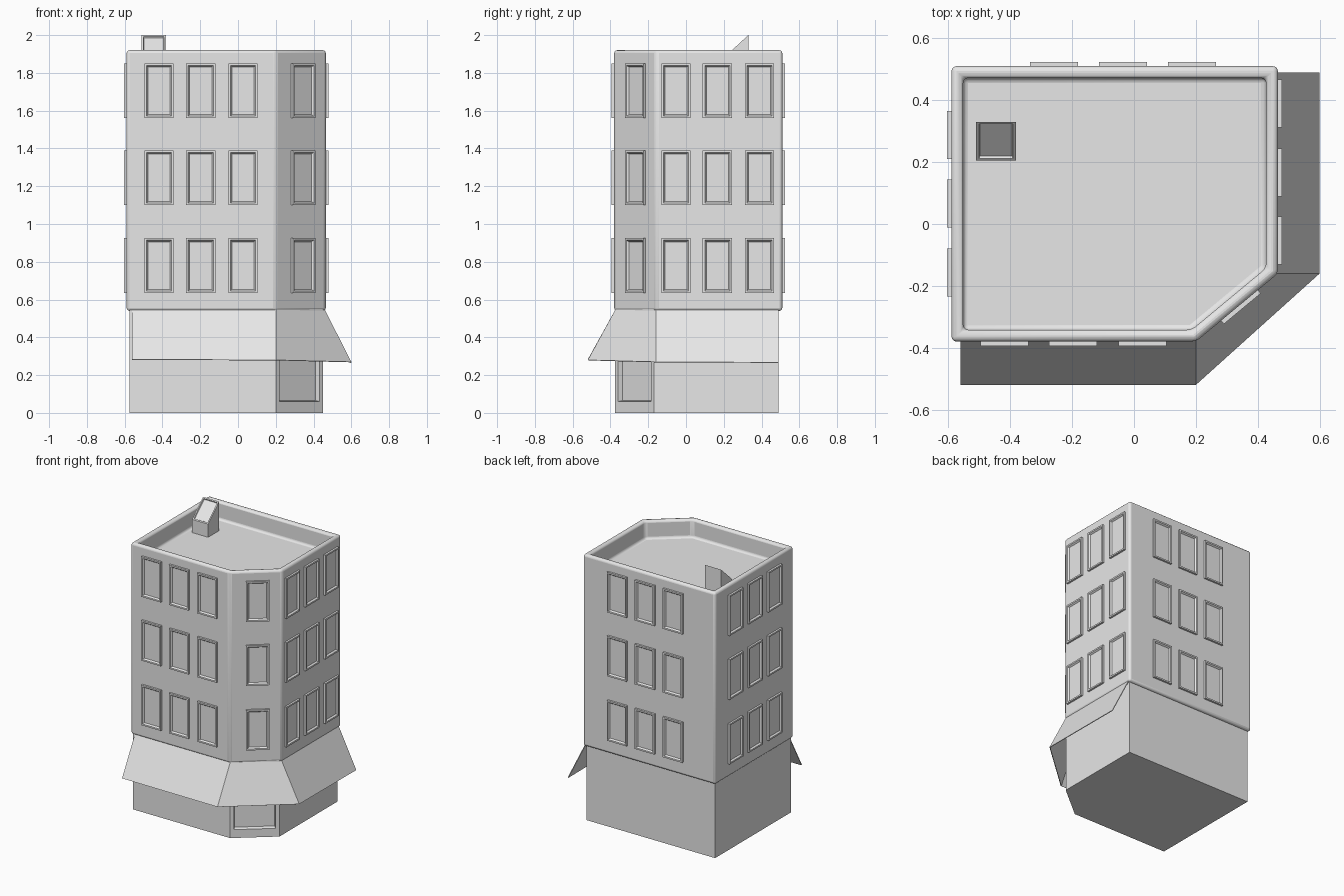
import bpy, bmesh, math
from mathutils import Matrix, Vector

cube = bpy.data.objects.get("Cube")
if cube:
    bpy.data.objects.remove(cube, do_unlink=True)

stone = bpy.data.materials.new("light_grey")
stone.use_nodes = True
stone.diffuse_color = (0.8, 0.8, 0.8, 1)
stone.node_tree.nodes["Principled BSDF"].inputs["Base Color"].default_value = (0.8, 0.8, 0.8, 1)


def finish(name, bm, recalc=True):
    if recalc:
        bmesh.ops.recalc_face_normals(bm, faces=bm.faces[:])
    mesh = bpy.data.meshes.new(name)
    bm.to_mesh(mesh)
    bm.free()
    mesh.materials.append(stone)
    return add(name, mesh)


def add(name, mesh):
    obj = bpy.data.objects.new(name, mesh)
    bpy.context.collection.objects.link(obj)
    return obj


def prism(points, offset):
    """Extrude a closed outline along an offset."""
    bm = bmesh.new()
    face = bm.faces.new([bm.verts.new(p) for p in points])
    out = bmesh.ops.extrude_face_region(bm, geom=[face])
    verts = [g for g in out["geom"] if isinstance(g, bmesh.types.BMVert)]
    bmesh.ops.translate(bm, verts=verts, vec=offset)
    bmesh.ops.recalc_face_normals(bm, faces=bm.faces[:])
    bm.normal_update()
    return bm


def facing(bm, direction):
    d = Vector(direction).normalized()
    return max(bm.faces, key=lambda f: f.normal.dot(d))


def inset(bm, face, thickness, depth=0.0):
    bmesh.ops.inset_region(bm, faces=[face], thickness=thickness, depth=depth,
                           use_even_offset=True)
    bm.normal_update()


def footprint(x0, x1, y0, y1, cut_x, cut_y, z):
    return [(x0, y0, z), (cut_x, y0, z), (x1, cut_y, z), (x1, y1, z), (x0, y1, z)]


CORNER = (0.64, -0.77, 0)

# Ground floor with a recessed shop door across the cut corner
bm = prism(footprint(-0.575, 0.45, -0.375, 0.49, 0.20, -0.17, 0), (0, 0, 0.56))
door = facing(bm, CORNER)
inset(bm, door, 0.025)
for v in door.verts:
    v.co.z = 0.06 if v.co.z < 0.3 else 0.48
inset(bm, door, 0.006, -0.025)
finish("ground_floor", bm)

# Upper storeys with a sunken roof behind a rounded parapet
bm = prism(footprint(-0.59, 0.465, -0.38, 0.51, 0.20, -0.16, 0.54), (0, 0, 1.38))
roof = facing(bm, (0, 0, 1))
inset(bm, roof, 0.038)
out = bmesh.ops.extrude_face_region(bm, geom=[roof])
bmesh.ops.translate(bm, vec=(0, 0, -0.13),
                    verts=[g for g in out["geom"] if isinstance(g, bmesh.types.BMVert)])
if roof.is_valid:
    bmesh.ops.delete(bm, geom=[roof], context="FACES_ONLY")
upper = finish("upper_storeys", bm)
bevel = upper.modifiers.new("rounded_edges", "BEVEL")
bevel.width = 0.016
bevel.segments = 3
bevel.limit_method = "ANGLE"
bevel.angle_limit = math.radians(30)
bpy.context.view_layer.objects.active = upper
upper.select_set(True)
bpy.ops.object.shade_smooth_by_angle(angle=math.radians(35))
upper.select_set(False)

# Awning sheet wrapping the front, corner and right side
top = [(-0.56, -0.375, 0.545), (0.20, -0.375, 0.545), (0.46, -0.16, 0.545), (0.46, 0.49, 0.545)]
low = [(-0.56, -0.52, 0.283), (0.20, -0.52, 0.28), (0.60, -0.16, 0.27), (0.60, 0.49, 0.267)]
bm = bmesh.new()
tv = [bm.verts.new(p) for p in top]
lv = [bm.verts.new(p) for p in low]
for i in range(3):
    bm.faces.new((lv[i], lv[i + 1], tv[i + 1], tv[i]))
awning = finish("awning", bm, recalc=False)
sheet = awning.modifiers.new("thickness", "SOLIDIFY")
sheet.thickness = 0.005

# Roof vent with a sloped, recessed top
bm = prism([(-0.51, 0.205, 1.77), (-0.51, 0.33, 1.77), (-0.51, 0.33, 2.0), (-0.51, 0.205, 1.885)],
           (0.128, 0, 0))
slope = facing(bm, (0, -0.67, 0.74))
inset(bm, slope, 0.009)
inset(bm, slope, 0.003, -0.008)
finish("roof_vent", bm)

# One framed window, shared by every opening
W, H = 0.155, 0.29
bm = prism([(-W / 2, 0.01, -H / 2), (W / 2, 0.01, -H / 2), (W / 2, 0.01, H / 2), (-W / 2, 0.01, H / 2)],
           (0, -0.024, 0))
pane = facing(bm, (0, -1, 0))
inset(bm, pane, 0.011)
inset(bm, pane, 0.008, -0.011)
first = finish("window", bm)
window_mesh = first.data
bpy.data.objects.remove(first)

# Wall name, turn about z, and window centres along the wall
walls = [
    ("front", 0, [(x, -0.38) for x in (-0.418, -0.197, 0.027)]),
    ("right", 90, [(0.465, y) for y in (-0.053, 0.166, 0.389)]),
    ("back", 180, [(x, 0.51) for x in (-0.258, -0.035, 0.187)]),
    ("left", -90, [(-0.59, y) for y in (-0.157, 0.066, 0.287)]),
    ("corner", math.degrees(math.atan2(0.22, 0.265)), [(0.341, -0.263)]),
]
for wall, angle, spots in walls:
    for x, y in spots:
        for z in (0.78, 1.245, 1.705):
            win = add(wall + "_window", window_mesh)
            win.matrix_world = Matrix.Translation((x, y, z)) @ Matrix.Rotation(math.radians(angle), 4, "Z")
